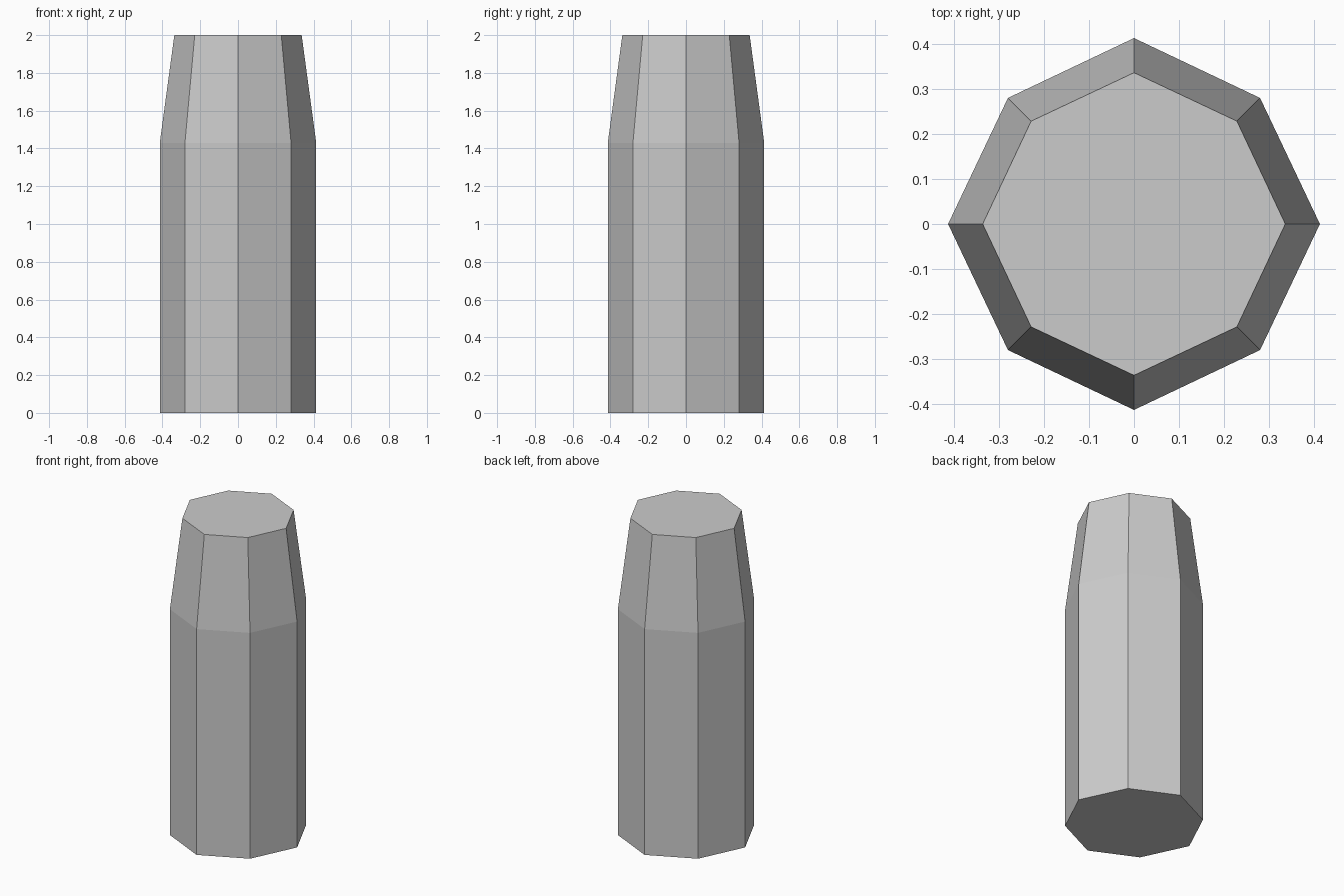
import bpy
import bmesh
from math import cos, sin, pi

cube = bpy.data.objects.get("Cube")
if cube:
    bpy.data.objects.remove(cube, do_unlink=True)

# One plain grey for the whole body
GREY = (0.6, 0.6, 0.6, 1)
grey = bpy.data.materials.new("plain grey")
grey.use_nodes = True
grey.diffuse_color = GREY
grey.node_tree.nodes["Principled BSDF"].inputs["Base Color"].default_value = GREY

SIDES = 8


def add_ring(bm, z, axis_radius, diagonal_radius):
    """Eight-sided ring with corners on the axes and the diagonals."""
    ring = []
    for i in range(SIDES):
        r = diagonal_radius if i % 2 else axis_radius
        a = 2 * pi * i / SIDES
        ring.append(bm.verts.new((r * cos(a), r * sin(a), z)))
    return ring


# Straight lower body, then a tapered upper section
bm = bmesh.new()
rings = [add_ring(bm, *level) for level in (
    (0, 0.414, 0.397),
    (1.43, 0.414, 0.397),
    (2, 0.337, 0.324),
)]
for low, high in zip(rings, rings[1:]):
    for i in range(SIDES):
        j = (i + 1) % SIDES
        bm.faces.new((low[i], low[j], high[j], high[i]))

# Flat end caps
bm.faces.new(list(reversed(rings[0])))
bm.faces.new(rings[-1])
bm.normal_update()

mesh = bpy.data.meshes.new("tapered_post")
bm.to_mesh(mesh)
bm.free()
mesh.materials.append(grey)
post = bpy.data.objects.new("tapered_post", mesh)
bpy.context.scene.collection.objects.link(post)
